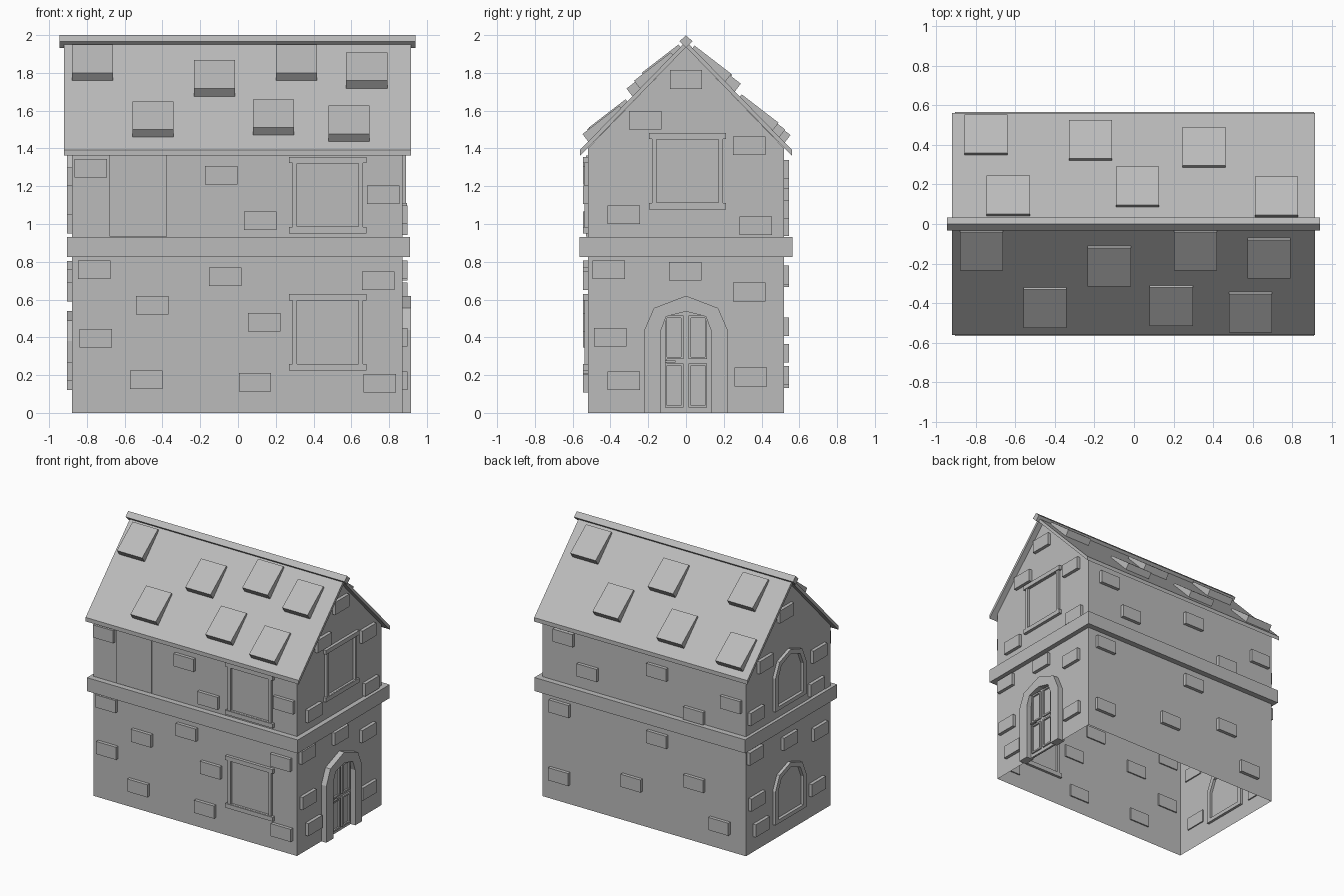
import bpy, bmesh, math
from mathutils import Matrix, Vector

cube = bpy.data.objects.get("Cube")
if cube:
    bpy.data.objects.remove(cube, do_unlink=True)

stone = bpy.data.materials.new("grey_stone")
stone.use_nodes = True
GREY = (0.5, 0.5, 0.5, 1)
stone.diffuse_color = GREY
stone.node_tree.nodes["Principled BSDF"].inputs["Base Color"].default_value = GREY

X0, X1, Y = -0.88, 0.872, 0.52


def frame(right, out, origin):
    """Matrix from wall space (across, up, outward) to the world."""
    m = Matrix((right, (0, 0, 1), out)).transposed().to_4x4()
    m.translation = Vector(origin)
    return m


FRONT = frame((1, 0, 0), (0, -1, 0), (0, -Y, 0))
BACK = frame((1, 0, 0), (0, 1, 0), (0, Y, 0))
DOOR_END = frame((0, 1, 0), (1, 0, 0), (X1, 0, 0))
FAR_END = frame((0, 1, 0), (-1, 0, 0), (X0, 0, 0))
CROSS = frame((0, 1, 0), (1, 0, 0), (0, 0, 0))


def finish(name, bm):
    bmesh.ops.recalc_face_normals(bm, faces=bm.faces)
    me = bpy.data.meshes.new(name)
    bm.to_mesh(me)
    bm.free()
    me.materials.append(stone)
    ob = bpy.data.objects.new(name, me)
    bpy.context.collection.objects.link(ob)
    return ob


def add_prism(bm, m, profile, d0, d1):
    a, b = ([bm.verts.new(m @ Vector((u, v, d))) for u, v in profile] for d in (d0, d1))
    n = len(profile)
    bm.faces.new(a)
    bm.faces.new(b)
    for i in range(n):
        j = (i + 1) % n
        bm.faces.new((a[i], a[j], b[j], b[i]))


def add_ring(bm, m, outer, inner, d0, d1, closed=True):
    """Frame between two matching outlines; an open one ends at its feet."""
    n = len(outer)
    g = [[bm.verts.new(m @ Vector((u, v, d))) for u, v in p]
         for p, d in ((outer, d0), (outer, d1), (inner, d1), (inner, d0))]
    for i in range(n if closed else n - 1):
        j = (i + 1) % n
        for k in range(4):
            p, q = g[k], g[(k + 1) % 4]
            bm.faces.new((p[i], p[j], q[j], q[i]))
    if not closed:
        for i in (0, n - 1):
            bm.faces.new([s[i] for s in g])


def rect(u0, u1, v0, v1):
    return [(u0, v0), (u1, v0), (u1, v1), (u0, v1)]


def prism(name, m, profile, d0, d1):
    bm = bmesh.new()
    add_prism(bm, m, profile, d0, d1)
    return finish(name, bm)


def mirrored(half):
    """Right half of an outline, foot to peak, made symmetrical."""
    return half + [(-u, v) for u, v in reversed(half) if u]


# Walls with gables, open underneath
bm = bmesh.new()
add_prism(bm, CROSS, mirrored([(Y, 0), (Y, 1.40), (0, 1.937)]), X0, X1)
bm.faces.ensure_lookup_table()
floor = [f for f in bm.faces if all(v.co.z < 0.01 for v in f.verts)]
bmesh.ops.recalc_face_normals(bm, faces=bm.faces)
bmesh.ops.delete(bm, geom=floor, context='FACES')
finish("walls", bm)

# Floor band, roof and ridge
prism("floor_band", CROSS, rect(-0.565, 0.565, 0.825, 0.93), -0.905, 0.91)
roof = [(0.56, 1.362), (0.56, 1.393), (0, 1.967), (-0.56, 1.393), (-0.56, 1.362), (0, 1.936)]
prism("roof", CROSS, roof, -0.92, 0.915)
prism("ridge_beam", CROSS, [(0, 1.933), (0.034, 1.967), (0, 2.0), (-0.034, 1.967)], -0.945, 0.94)

# Raised roof slabs, tilted flatter than the roof: (centre x, outer edge y)
slabs = {
    -1: [(-0.77, .235), (-0.125, .315), (0.31, .235), (0.682, .275),
         (-0.45, .525), (0.188, .515), (0.588, .548)],
    1: [(-0.747, .553), (-0.22, .525), (0.353, .49), (0.018, .29),
        (-0.635, .245), (0.72, .24)],
}
for side, places in slabs.items():
    bm = bmesh.new()
    for x, y in places:
        z = 1.80 - 1.035 * (y - 0.235)
        outline = [(y, z), (y - 0.195, z + 0.15), (y - 0.233, z + 0.10), (y - 0.038, z - 0.05)]
        add_prism(bm, CROSS, [(u * side, v) for u, v in outline], x - 0.109, x + 0.109)
    finish("front_roof_slabs" if side < 0 else "back_roof_slabs", bm)

# Loose bricks on each wall: (across, up)
bricks = {
    "front": (FRONT, [(-0.78, 1.295), (-0.088, 1.257), (0.118, 1.017), (0.768, 1.155),
                      (-0.76, .757), (-0.068, .72), (0.742, .70), (-0.455, .57), (0.14, .48),
                      (-0.753, .395), (-0.485, .175), (0.09, .163), (0.75, .158)]),
    "back": (BACK, [(0.68, 1.29), (0.475, 1.075), (-0.125, 1.238), (-0.443, .985),
                    (-0.76, 1.155), (0.715, .73), (-0.125, .715), (0.72, .2), (0.097, .316),
                    (-0.443, .457), (-0.66, .182)]),
    "door_end": (DOOR_END, [(0, 1.765), (-0.215, 1.55), (0.335, 1.413), (-0.33, 1.05),
                            (0.37, .99), (-0.41, .757), (-0.005, .75), (0.335, .64),
                            (-0.4, .40), (-0.33, .17), (0.343, .19)]),
    "far_end": (FAR_END, [(0.05, 1.72), (0.3, 1.42), (-0.36, 1.25), (0.41, 1.06),
                          (-0.33, 1.0), (0.42, .755), (0, .71), (-0.37, .64),
                          (0.4, .39), (-0.34, .22), (0.35, .17)]),
}
for name, (m, places) in bricks.items():
    bm = bmesh.new()
    for u, v in places:
        add_prism(bm, m, rect(u - 0.086, u + 0.086, v - 0.049, v + 0.049), -0.01, 0.026)
    finish(name + "_bricks", bm)


def square_window(name, m, u, v):
    bm = bmesh.new()
    h, w = 0.2, 0.205
    add_ring(bm, m, rect(u - 0.187, u + 0.187, v - h, v + h),
             rect(u - 0.163, u + 0.163, v - 0.167, v + 0.167), -0.02, 0.018)
    for s in (-1, 1):  # sill and lintel
        lo, hi = sorted((v + s * 0.169, v + s * 0.202))
        add_prism(bm, m, rect(u - w, u + w, lo, hi), -0.02, 0.024)
    finish(name, bm)


square_window("front_lower_window", FRONT, 0.475, 0.427)
square_window("front_upper_window", FRONT, 0.475, 1.153)
square_window("gable_window", DOOR_END, 0.008, 1.28)

# Flat shutter panel under the eaves
prism("shutter_panel", FRONT, rect(-0.68, -0.375, 0.935, 1.362), -0.005, 0.009)

# Arched windows on the far end
for name, base in (("lower_arched_window", 0.12), ("upper_arched_window", 1.0)):
    outer = mirrored([(0.19, base), (0.19, base + .26), (0.14, base + .37), (0, base + .42)])
    inner = mirrored([(0.155, base + .03), (0.155, base + .25), (0.115, base + .34), (0, base + .385)])
    bm = bmesh.new()
    add_ring(bm, FAR_END, outer, inner, -0.02, 0.024)
    finish(name, bm)

# Doorway: stone arch, leaf, framed panels and handle
bm = bmesh.new()
add_ring(bm, DOOR_END, mirrored([(0.22, 0), (0.22, .44), (0.17, .555), (0, .62)]),
         mirrored([(0.135, 0), (0.135, .43), (0.105, .51), (0, .537)]), -0.02, 0.043, closed=False)
finish("door_arch", bm)
prism("door_leaf", DOOR_END, mirrored([(0.132, 0.002), (0.132, .43), (0.103, .508), (0, .533)]), -0.01, 0.006)
bm = bmesh.new()
for u in (-0.0625, 0.0625):
    for v0, v1 in ((.028, .262), (.284, .515)):
        add_ring(bm, DOOR_END, rect(u - .049, u + .049, v0, v1),
                 rect(u - .037, u + .037, v0 + .012, v1 - .012), 0.004, 0.018)
finish("door_panels", bm)
bm = bmesh.new()
add_prism(bm, DOOR_END, rect(-0.112, -0.1, 0.258, 0.286), 0.004, 0.02)
add_prism(bm, DOOR_END, rect(-0.11, -0.055, 0.268, 0.277), 0.016, 0.03)
finish("door_handle", bm)
